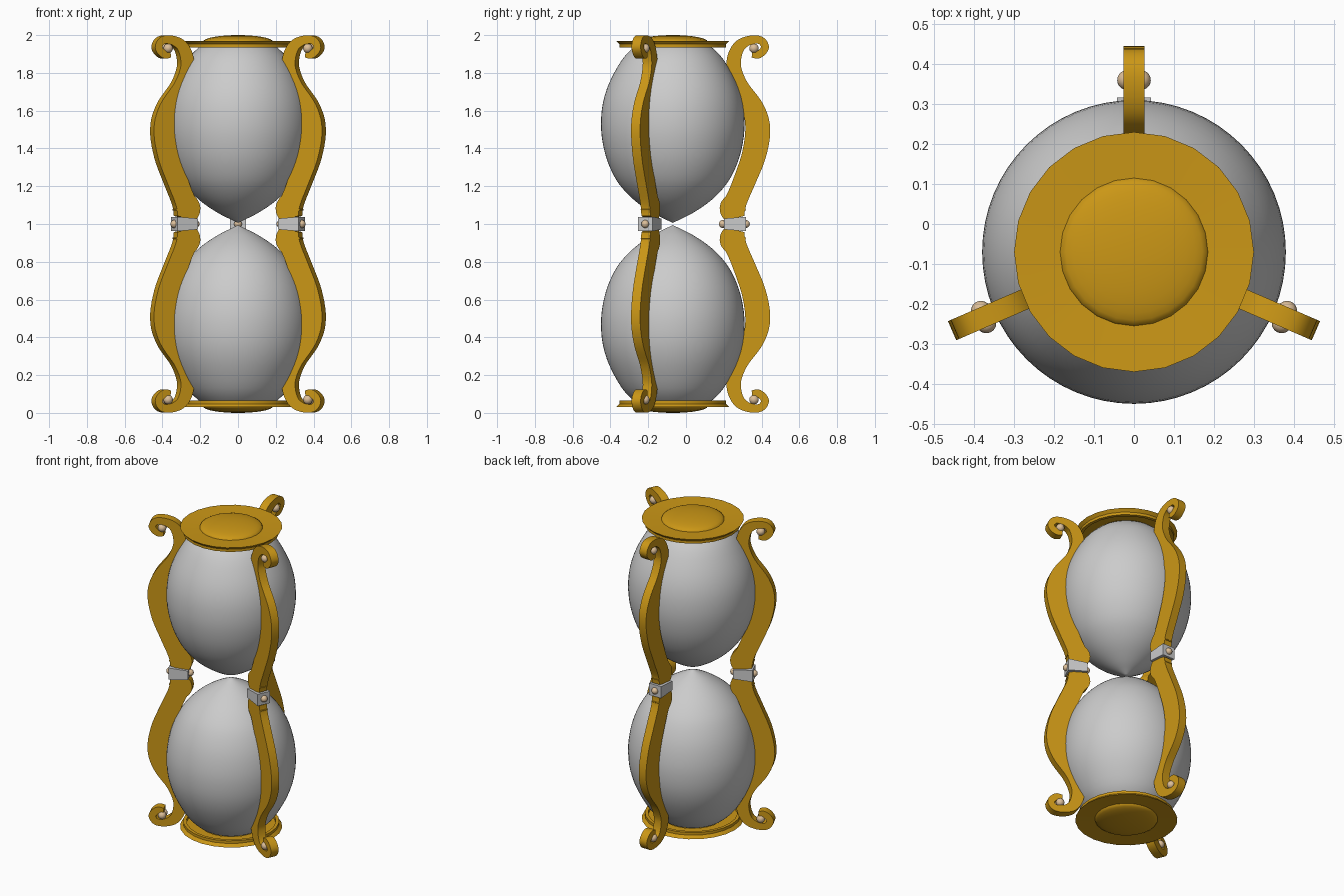
import bpy, bmesh, math
from mathutils import Vector, Matrix

if "Cube" in bpy.data.objects:
    bpy.data.objects.remove(bpy.data.objects["Cube"])

AXIS = Vector((0, -0.07, 0))      # axis of the glass and the caps


def material(name, rgb):
    m = bpy.data.materials.new(name)
    m.diffuse_color = (*rgb, 1)
    m.use_nodes = True
    m.node_tree.nodes["Principled BSDF"].inputs["Base Color"].default_value = m.diffuse_color
    return m


GOLD = material("gold", (0.60, 0.31, 0.008))
TAN = material("tan", (0.72, 0.52, 0.32))


def finish(name, bm, mat=None, matrix=None, angle=35):
    bmesh.ops.remove_doubles(bm, verts=bm.verts, dist=1e-5)
    bmesh.ops.recalc_face_normals(bm, faces=bm.faces)
    if matrix:
        bm.transform(matrix)
    me = bpy.data.meshes.new(name)
    bm.to_mesh(me)
    bm.free()
    ob = bpy.data.objects.new(name, me)
    bpy.context.collection.objects.link(ob)
    if mat:
        me.materials.append(mat)
    bpy.ops.object.select_all(action='DESELECT')
    bpy.context.view_layer.objects.active = ob
    ob.select_set(True)
    bpy.ops.object.shade_smooth_by_angle(angle=math.radians(angle))
    return ob


def smooth_path(pts, n):
    """Catmull-Rom interpolation through the points."""
    pts = [Vector(p) for p in pts]
    pts = [2 * pts[0] - pts[1]] + pts + [2 * pts[-1] - pts[-2]]
    out = []
    for a, b, c, d in zip(pts, pts[1:], pts[2:], pts[3:]):
        for i in range(n):
            t = i / n
            out.append(0.5 * (2 * b + (c - a) * t + (2 * a - 5 * b + 4 * c - d) * t**2
                              + (3 * b - a - 3 * c + d) * t**3))
    return out + [pts[-2]]


def lathe(name, profile, steps, flip, mat=None):
    bm = bmesh.new()
    vs = [bm.verts.new((max(r, 0), 0, z)) for r, z in profile]
    es = [bm.edges.new(e) for e in zip(vs, vs[1:])]
    bmesh.ops.spin(bm, geom=vs + es, axis=(0, 0, 1), cent=(0, 0, 0),
                   angle=2 * math.pi, steps=steps, use_duplicate=False)
    m = Matrix.Translation(AXIS)
    if flip:      # mirrored about mid height z = 1
        m = m @ Matrix.Translation((0, 0, 2)) @ Matrix.Diagonal((1, 1, -1, 1))
        bmesh.ops.transform(bm, matrix=m, verts=bm.verts)
        m = None
    return finish(name, bm, mat, m)


# profiles of the upper half (radius, height)
bulb = smooth_path([(0, 1.992), (0.10, 1.982), (0.165, 1.96), (0.21, 1.932), (0.27, 1.868),
                    (0.335, 1.75), (0.37, 1.64), (0.38, 1.53), (0.371, 1.43), (0.345, 1.33),
                    (0.30, 1.235), (0.245, 1.165), (0.18, 1.107), (0.10, 1.055),
                    (0.04, 1.025), (0, 1.006)], 3)
dome = [(0.185 * math.sin(a), 1.965 + 0.035 * math.cos(a))
        for a in [i * math.pi / 16 for i in range(9)]]
cap = dome + [(0.30, 1.97), (0.282, 1.952), (0.282, 1.935), (0.262, 1.935),
              (0.262, 1.955), (0.18, 1.955)]

# scroll-topped post: centreline (outward, height) and half width
post_line = smooth_path([
    (0.349, 1.897, 0.016), (0.386, 1.897, 0.020), (0.418, 1.934, 0.021), (0.395, 1.972, 0.021),
    (0.339, 1.973, 0.024), (0.286, 1.945, 0.031), (0.257, 1.887, 0.037), (0.255, 1.818, 0.039),
    (0.286, 1.722, 0.048), (0.357, 1.606, 0.059), (0.380, 1.500, 0.066), (0.360, 1.367, 0.064),
    (0.312, 1.235, 0.059), (0.268, 1.130, 0.058), (0.248, 1.081, 0.070), (0.259, 1.030, 0.052)], 5)
THICK = 0.052


def post(name, place, flip):
    bm = bmesh.new()
    pairs = []
    for i, p in enumerate(post_line):
        d = post_line[min(i + 1, len(post_line) - 1)] - post_line[max(i - 1, 0)]
        n = Vector((-d.y, d.x)).normalized() * p.z
        pairs.append([bm.verts.new((-THICK / 2, p.x + s * n.x, p.y + s * n.y)) for s in (1, -1)])
    for (a, b), (c, d) in zip(pairs, pairs[1:]):
        bm.faces.new((a, b, d, c))
    ext = bmesh.ops.extrude_face_region(bm, geom=list(bm.faces), use_keep_orig=True)
    bmesh.ops.translate(bm, vec=(THICK, 0, 0),
                        verts=[v for v in ext["geom"] if isinstance(v, bmesh.types.BMVert)])
    if flip:
        for v in bm.verts:
            v.co.z = 2 - v.co.z
    finish(name, bm, GOLD, None)
    bpy.context.object.data.transform(place)


def beads(name, place, centres, radius):
    bm = bmesh.new()
    for c in centres:
        bmesh.ops.create_uvsphere(bm, u_segments=20, v_segments=12, radius=radius,
                                  matrix=Matrix.Translation(c))
    finish(name, bm, TAN, place)


def bracket(name, place):
    # block tapering slightly towards the glass
    bm = bmesh.new()
    bmesh.ops.create_cube(bm, size=1)
    for v in bm.verts:
        outer = v.co.y > 0
        v.co.x *= 0.086
        v.co.z = 1 + v.co.z * (0.076 if outer else 0.058)
        v.co.y = 0.317 if outer else 0.20
    finish(name, bm, None, place, 20)


# glass bulbs and end caps
for half, flip in (("upper", False), ("lower", True)):
    lathe(half + "_bulb", bulb, 64, flip)
    lathe(half + "_cap", cap, 24, flip, GOLD)

# three posts around the axis, the back one set slightly further out
for side, angle, shift in (("back", 90, 0.07), ("right", -23.4, 0.05), ("left", 203.4, 0.05)):
    place = (Matrix.Translation(AXIS) @ Matrix.Rotation(math.radians(angle - 90), 4, 'Z')
             @ Matrix.Translation((0, shift, 0)))
    post(side + "_upper_post", place, False)
    post(side + "_lower_post", place, True)
    bracket(side + "_bracket", place)
    beads(side + "_bracket_beads", place, [(0, 0.317, 1), (0, 0.195, 1)], 0.021)
    beads(side + "_scroll_beads", place,
          [(x, 0.36, z) for x in (-0.017, 0.017) for z in (0.07, 1.93)], 0.025)
